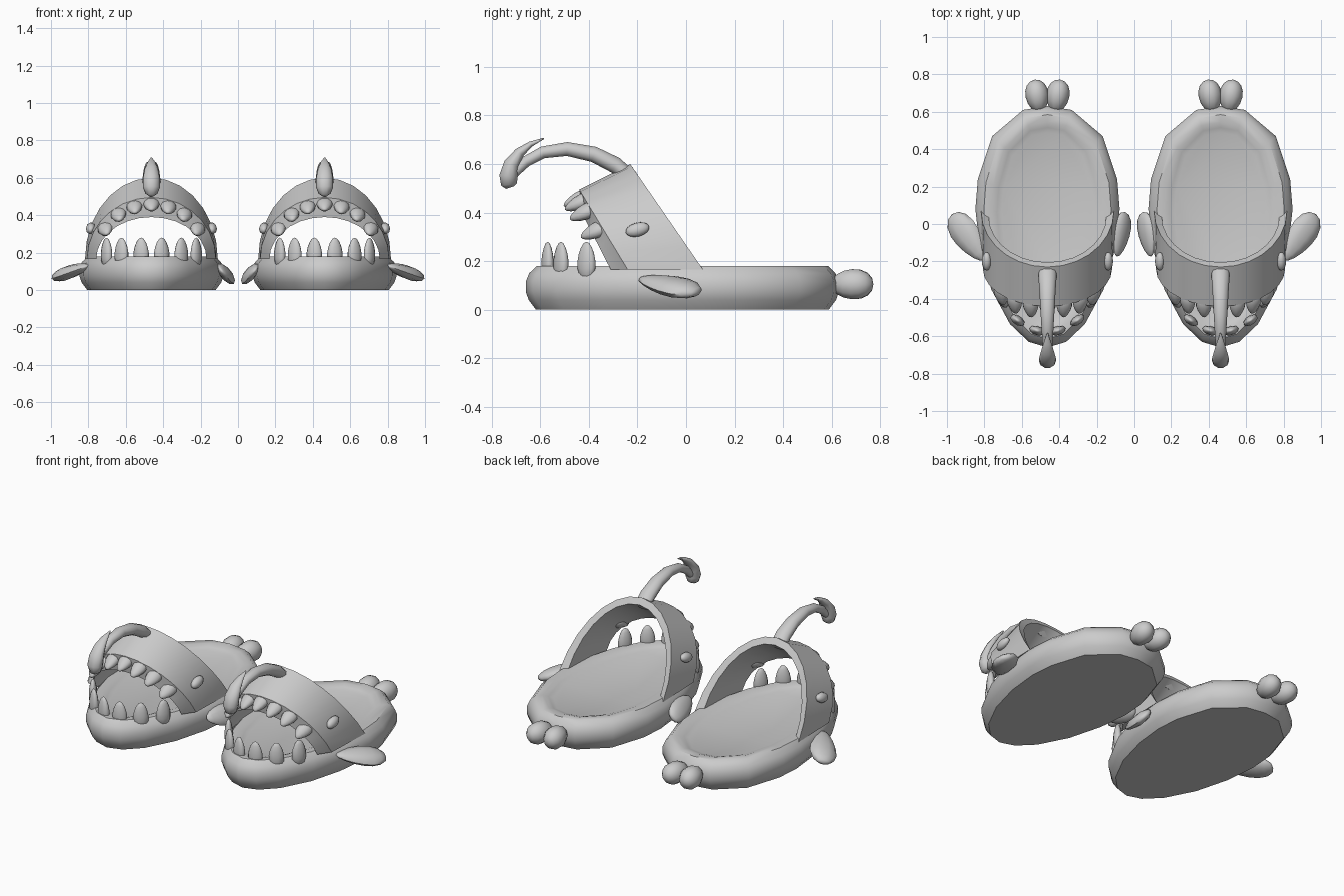
import bpy, bmesh, math
from mathutils import Vector, Matrix

if "Cube" in bpy.data.objects:
    bpy.data.objects.remove(bpy.data.objects["Cube"])

CX = 0.463  # centre of one slipper; the other is its mirror image
grey = bpy.data.materials.new("soft grey")
grey.diffuse_color = (0.6, 0.6, 0.6, 1)
grey.use_nodes = True
grey.node_tree.nodes["Principled BSDF"].inputs["Base Color"].default_value = grey.diffuse_color


def finish(name, bm, angle=40):
    """Turn a bmesh into a smooth object mirrored to make the pair."""
    bmesh.ops.recalc_face_normals(bm, faces=bm.faces)
    me = bpy.data.meshes.new(name)
    bm.to_mesh(me)
    bm.free()
    me.materials.append(grey)
    ob = bpy.data.objects.new(name, me)
    bpy.context.collection.objects.link(ob)
    bpy.ops.object.select_all(action='DESELECT')
    ob.select_set(True)
    bpy.context.view_layer.objects.active = ob
    bpy.ops.object.shade_smooth_by_angle(angle=math.radians(angle))
    mod = ob.modifiers.new("pair", 'MIRROR')
    mod.use_mirror_merge = False
    return ob


def loft(bm, rings, closed=True, caps=True):
    """Bridge successive rings of points with quads."""
    rows = [[bm.verts.new(p) for p in r] for r in rings]
    n = len(rows[0])
    for a, b in zip(rows, rows[1:]):
        for i in range(n if closed else n - 1):
            j = (i + 1) % n
            bm.faces.new((a[i], a[j], b[j], b[i]))
    if caps:
        bm.faces.new(rows[0])
        bm.faces.new(rows[-1])
    return rows


def egg(bm, loc, radii, along, wide, taper=0.0, segs=10, rings=8):
    """Ellipsoid: radii = (thick, wide, long), tapering along its long axis."""
    d = Vector(along).normalized()
    w = Vector(wide)
    w = (w - d * w.dot(d)).normalized()
    t = w.cross(d)
    new = bmesh.ops.create_uvsphere(bm, u_segments=segs, v_segments=rings, radius=1)
    for v in new["verts"]:
        x, y, z = v.co
        k = 1 - taper * z
        v.co = (Vector(loc) + t * (x * k * radii[0]) + w * (y * k * radii[1])
                + d * (z * radii[2]))


def tube(name, path, segs=10):
    """Tapered round tube; path = (y, z, x radius, in-plane radius)."""
    bm = bmesh.new()
    rings = []
    for i, (y, z, rx, rn) in enumerate(path):
        p, q = path[max(i - 1, 0)], path[min(i + 1, len(path) - 1)]
        ty, tz = q[0] - p[0], q[1] - p[1]
        m = math.hypot(ty, tz)
        ring = []
        for k in range(segs):
            a = 2 * math.pi * k / segs
            s = rn * math.sin(a)
            ring.append((CX + rx * math.cos(a), y - tz / m * s, z + ty / m * s))
        rings.append(ring)
    loft(bm, rings)
    return finish(name, bm, 60)


# Sole: rounded oval with a raised rim and sunken footbed
half = [(0.13, 0.61), (0.295, 0.47), (0.372, 0.24), (0.385, 0.08), (0.362, -0.13),
        (0.30, -0.35), (0.20, -0.535), (0.10, -0.63)]
outline = ([(0, 0.63)] + half + [(0, -0.66)] + [(-x, y) for x, y in reversed(half)])
bm = bmesh.new()
rings = []
for inset, z in [(0.042, 0), (0.012, 0.04), (0, 0.075), (0, 0.115), (0.014, 0.15),
                 (0.045, 0.18), (0.085, 0.18), (0.115, 0.17), (0.14, 0.16)]:
    sx, sy = 1 - inset / 0.385, 1 - inset / 0.645
    rings.append([(CX + x * sx, -0.015 + (y + 0.015) * sy, z) for x, y in outline])
loft(bm, rings)
finish("sole", bm, 44)

# Strap: leaning arch, thicker along its front lip
# each edge: half width, (y, z) at the foot, (y, z) at the crown
edges = [(0.355, (0.07, 0.165), (-0.23, 0.60)), (0.345, (-0.24, 0.165), (-0.44, 0.495)),
         (0.335, (-0.25, 0.165), (-0.435, 0.445)), (0.295, (-0.31, 0.165), (-0.425, 0.39)),
         (0.305, (-0.22, 0.165), (-0.37, 0.44)), (0.315, (0.045, 0.165), (-0.205, 0.565))]
bm = bmesh.new()
rings = []
for i in range(15):
    a = math.pi * i / 14
    s = math.sin(a)
    rings.append([(CX + w * math.cos(a), f[0] + (c[0] - f[0]) * s, f[1] + (c[1] - f[1]) * s)
                  for w, f, c in edges])
loft(bm, rings)
finish("strap", bm, 35)

# Upper teeth: leaning forward and down from the strap lip
bm = bmesh.new()
for off, y, z in [(0, -0.445, 0.455), (0.09, -0.44, 0.44), (0.175, -0.42, 0.40), (0.245, -0.375, 0.325)]:
    for s in ((1, -1) if off else (1,)):
        egg(bm, (CX + s * off, y, z), (0.03, 0.042, 0.065), (-s * off * 0.5, -0.9, -0.42),
            (1, 0, -s * off * 2.5), 0.3)
finish("upper_teeth", bm, 60)

# Lower teeth: standing round the toe rim
bm = bmesh.new()
for off, y, turn in [(0.055, -0.57, 0.3), (0.16, -0.515, 0.6), (0.24, -0.41, 1.0)]:
    for s in (1, -1):
        egg(bm, (CX + s * off, y, 0.2), (0.024, 0.043, 0.08), (0, 0, 1),
            (math.cos(turn), s * math.sin(turn), 0), 0.2)
finish("lower_teeth", bm, 60)

# Eyes on both sides of the strap
bm = bmesh.new()
for s in (1, -1):
    egg(bm, (CX + s * 0.325, -0.2, 0.33), (0.025, 0.03, 0.05), (0, 0.95, 0.25), (-s * 0.3, 0, 1))
finish("eyes", bm, 60)

# Lure: curved stalk with a crescent at the end
tube("lure_stalk", [(-0.23, 0.545, 0.05, 0.03), (-0.29, 0.595, 0.048, 0.036), (-0.38, 0.64, 0.042, 0.034),
                    (-0.49, 0.662, 0.036, 0.03), (-0.59, 0.648, 0.03, 0.026),
                    (-0.66, 0.61, 0.026, 0.024), (-0.71, 0.56, 0.024, 0.02)])
tube("lure_crescent", [(-0.725, 0.503, 0.012, 0.018), (-0.729, 0.515, 0.032, 0.034),
                       (-0.731, 0.55, 0.046, 0.04), (-0.718, 0.60, 0.045, 0.034),
                       (-0.685, 0.648, 0.036, 0.022), (-0.64, 0.682, 0.022, 0.012),
                       (-0.585, 0.706, 0.004, 0.003)])

# Side fins: broad outer one and small inner one
bm = bmesh.new()
egg(bm, (0.888, -0.07, 0.1), (0.035, 0.075, 0.152), (0.16, 0.23, -0.055), (0.78, -0.55, -0.3), -0.3)
finish("outer_fin", bm, 60)
bm = bmesh.new()
egg(bm, (0.07, -0.055, 0.09), (0.03, 0.065, 0.122), (-0.04, 0.22, -0.03), (-0.55, 0, -0.7), -0.25)
finish("inner_fin", bm, 60)

# Tail: two rounded lobes at the heel
bm = bmesh.new()
for s in (1, -1):
    egg(bm, (CX + s * 0.055, 0.685, 0.105), (0.065, 0.062, 0.088), (s * 0.15, 1, 0), (1, 0, 0), -0.1)
finish("tail", bm, 60)
